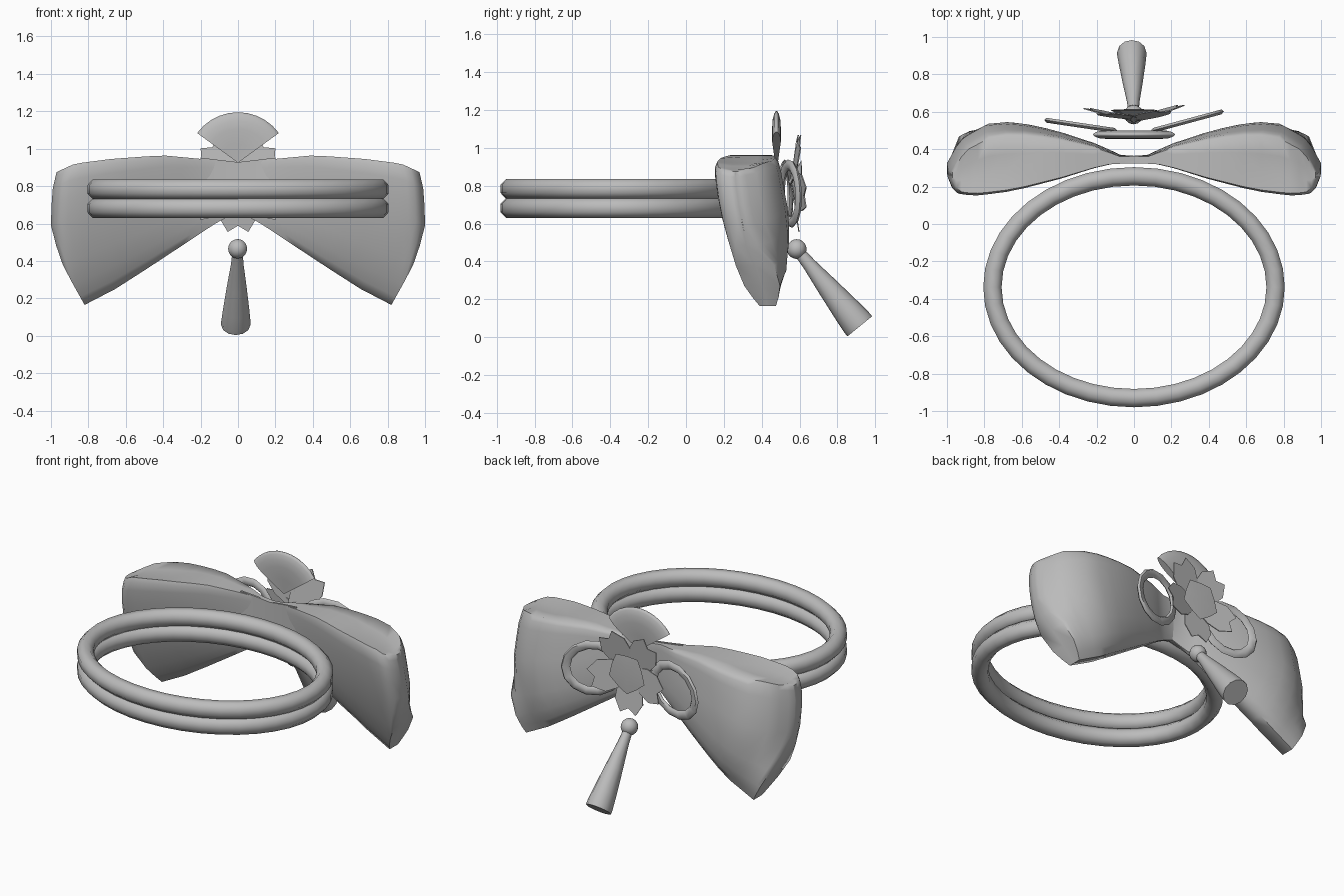
import bpy, bmesh, math
from mathutils import Vector, Matrix

cube = bpy.data.objects.get("Cube")
if cube:
    bpy.data.objects.remove(cube)

grey = bpy.data.materials.new("plain_grey")
grey.use_nodes = True
grey.diffuse_color = (0.5, 0.5, 0.5, 1)
grey.node_tree.nodes["Principled BSDF"].inputs["Base Color"].default_value = (0.5, 0.5, 0.5, 1)


def finish(name, bm, smooth=None):
    bmesh.ops.recalc_face_normals(bm, faces=bm.faces)
    me = bpy.data.meshes.new(name)
    bm.to_mesh(me)
    bm.free()
    me.materials.append(grey)
    ob = bpy.data.objects.new(name, me)
    bpy.context.collection.objects.link(ob)
    if smooth:
        bpy.ops.object.select_all(action='DESELECT')
        bpy.context.view_layer.objects.active = ob
        ob.select_set(True)
        bpy.ops.object.shade_smooth_by_angle(angle=math.radians(smooth))
    return ob


def loft(name, rings, closed=False, smooth=40):
    """Skin a list of point rings, capping the ends of an open one."""
    bm = bmesh.new()
    vs = [[bm.verts.new(p) for p in r] for r in rings]
    n = len(vs[0])
    pairs = list(zip(vs, vs[1:])) + ([(vs[-1], vs[0])] if closed else [])
    for a, b in pairs:
        for i in range(n):
            j = (i + 1) % n
            bm.faces.new((a[i], a[j], b[j], b[i]))
    if not closed:
        bm.faces.new(vs[0])
        bm.faces.new(vs[-1])
    bmesh.ops.remove_doubles(bm, verts=bm.verts, dist=0.0005)
    return finish(name, bm, smooth)


def plate(name, pts, thick):
    """Solid slab from an outline, thickened along y."""
    bm = bmesh.new()
    f = bm.faces.new([bm.verts.new(p) for p in pts])
    ext = bmesh.ops.extrude_face_region(bm, geom=[f])
    moved = [g for g in ext["geom"] if isinstance(g, bmesh.types.BMVert)]
    bmesh.ops.translate(bm, verts=moved, vec=(0, thick, 0))
    return finish(name, bm)


def interp(table, t):
    for (a, x), (b, y) in zip(table, table[1:]):
        if t <= b:
            return x + (y - x) * (t - a) / (b - a)
    return table[-1][1]


# Twin oval hoops with eight-sided tubes
for label, z in (("upper", 0.783), ("lower", 0.682)):
    rings = []
    for i in range(40):
        a = math.tau * i / 40
        ring = []
        for k in range(8):
            b = math.tau * (k + 0.5) / 8
            r = 0.053 * math.cos(b)
            ring.append(((0.757 + r) * math.cos(a), -0.338 + (0.593 + r) * math.sin(a),
                         z + 0.056 * math.sin(b)))
        rings.append(ring)
    loft(label + "_hoop", rings, closed=True, smooth=50)

# Bow lobes: flaring box pillows, pinched at the middle, rounded at the back corner
TOP = [(0, .925), (.2, .945), (.42, .965), (.7, .945), (.9, .92), (1, .875)]
BOTTOM = [(0, .66), (.12, .615), (.35, .49), (.6, .355), (.8, .25), (1, .165)]
BACK = [(0, .1), (.08, .12), (.2, .45), (.4, .8), (.55, 1), (.68, 1.08), (.8, 1), (.93, .55),
        (1, -.2)]
FRONT = [(0, .09), (.08, .1), (.2, .22), (.4, .55), (.65, .88), (.88, 1.03), (.97, .95), (1, .5)]
REACH = [(0, .82), (.15, .88), (.35, .955), (.6, 1), (.85, .995), (1, .97)]
CENTRE = [(0, .435), (.15, .42), (.35, .392), (.55, .365), (.77, .335), (1, .312)]
HALF = [(0, .058), (.15, .11), (.35, .148), (.55, .167), (.77, .168), (1, .165)]
CORNER = [(0, .8), (.06, .95), (.12, 1), (.9, 1), (.96, .97), (1, .88)]
LEVELS = [0, .06, .15, .3, .45, .6, .75, .88, .96, 1]
STATIONS = [0, .08, .15, .22, .3, .4, .5, .6, .7, .8, .86, .91, .95, .98, 1]
for label, side in (("left", 1), ("right", -1)):
    rings = []
    for s in STATIONS:
        top, low, pull = interp(TOP, s), interp(BOTTOM, s), min(1, s / 0.75)
        back, front = [], []
        for h in LEVELS:
            t = min(s, 0.8) + max(0, s - 0.8) * min(1, 0.2 + 1.6 * h)
            mid = 0.348 + (interp(CENTRE, h) - 0.348) * pull
            half = interp(HALF, h) * interp(CORNER, h)
            x, z = side * s * interp(REACH, h), low + (top - low) * h
            back.append(Vector((x, mid + half * interp(BACK, t), z)))
            front.append(Vector((x, mid - half * interp(FRONT, t), z)))
        dip = Vector((0, 0, 0.012 if 0.6 < s < 0.97 else 0))
        crown = [back[-1].lerp(front[-1], f) - dip for f in (0.33, 0.67)]
        rings.append(back + crown + front[::-1])
    # Close the outer end along a narrow upright seam
    seam = [a.lerp(b, 0.48) for a, b in zip(back, front)]
    seam_front = [b.lerp(a, 0.48) for a, b in zip(back, front)]
    rings.append(seam + [seam[-1].lerp(seam_front[-1], f) for f in (0.33, 0.67)] + seam_front[::-1])
    loft(label + "_bow_lobe", rings, smooth=60)

# Thin band wrapping the front of the knot
band = []
for i in range(9):
    x = -0.2 + 0.05 * i
    y = 0.324 - 0.012 * (x / 0.2) ** 2
    low, high = 0.66 - 0.2 * abs(x), 0.928 + 0.12 * abs(x)
    band.append([(x, y, low), (x, y + 0.012, low), (x, y + 0.012, high), (x, y, high)])
loft("knot_band", band, smooth=30)

# Fan, swelling gently towards its rounded rim
fan = []
for i in range(11):
    a = math.radians(-54 + 10.8 * i)
    ring = []
    for r, t in ((.004, .008), (.1, .016), (.18, .023), (.225, .02), (.255, .012), (.27, .003)):
        ring.append((r * math.sin(a), t, r * math.cos(a)))
    ring += [(x, -y, z) for x, y, z in reversed(ring)]
    fan.append([(x, 0.478 + y, 0.925 + z) for x, y, z in ring])
loft("fan", fan, smooth=60)

# Oval side loops, swept backwards at their outer ends
for label, side, sweep in (("left", 1, 0.1), ("right", -1, 0.055)):
    rings = []
    for i in range(14):
        a = math.tau * i / 14
        ring = []
        for r, d in ((-.036, 0), (-.024, -.013), (.008, -.013), (.02, 0),
                     (.008, .013), (-.024, .013)):
            u = (0.175 + r) * math.cos(a)
            x = 0.285 + u
            ring.append((side * x, 0.5 + sweep * (x - 0.1) / 0.37 + d,
                         0.758 + (0.16 + r) * math.sin(a) - 0.1 * u))
        rings.append(ring)
    loft(label + "_loop", rings, closed=True, smooth=50)

# Five notched petals curving backwards
PETAL = [(-.03, 0), (-.09, .11), (-.1, .19), (-.055, .265), (0, .232),
         (.055, .265), (.1, .19), (.09, .11), (.03, 0)]
for n in range(5):
    turn = Matrix.Rotation(math.radians(36 + 72 * n), 4, 'Y')
    lift = (0.2, 0.3, 0.15, 0.22, 0.12)[n]
    pts = [Vector((0, 0.55, 0.82)) + turn @ Vector((x, r * lift + 0.002 * n, r))
           for x, r in PETAL]
    plate("petal_%d" % (n + 1), pts, 0.006)

# Flower heart: shallow five-sided cup
heart = bmesh.new()
rim = []
for k in range(10):
    a = math.tau * k / 10
    r = 0.124 + 0.01 * math.cos(5 * a)
    rim.append(heart.verts.new((r * math.sin(a), 0.61, 0.82 - r * math.cos(a))))
tips = [heart.verts.new((0, y, 0.82)) for y in (0.54, 0.616)]
for k in range(10):
    for tip in tips:
        heart.faces.new((rim[k], rim[(k + 1) % 10], tip))
finish("flower_heart", heart, 30)

# Hanging tassel with bead
start, end = Vector((-.002, .585, .465)), Vector((-.012, .918, .057))
axis = (end - start).normalized()
across = Vector((1, 0, 0))
upright = axis.cross(across).normalized()
rings = []
for t, r in ((.05, .03), (.2, .036), (.5, .057), (.8, .076), (.95, .084), (1, .084)):
    c = start.lerp(end, t)
    rings.append([c + r * (across * 0.93 * math.cos(math.tau * k / 12)
                           + upright * math.sin(math.tau * k / 12)) for k in range(12)])
loft("tassel", rings, smooth=40)
bead = bmesh.new()
bmesh.ops.create_uvsphere(bead, u_segments=14, v_segments=10, radius=0.052,
                          matrix=Matrix.Translation(start))
finish("tassel_bead", bead, 50)
